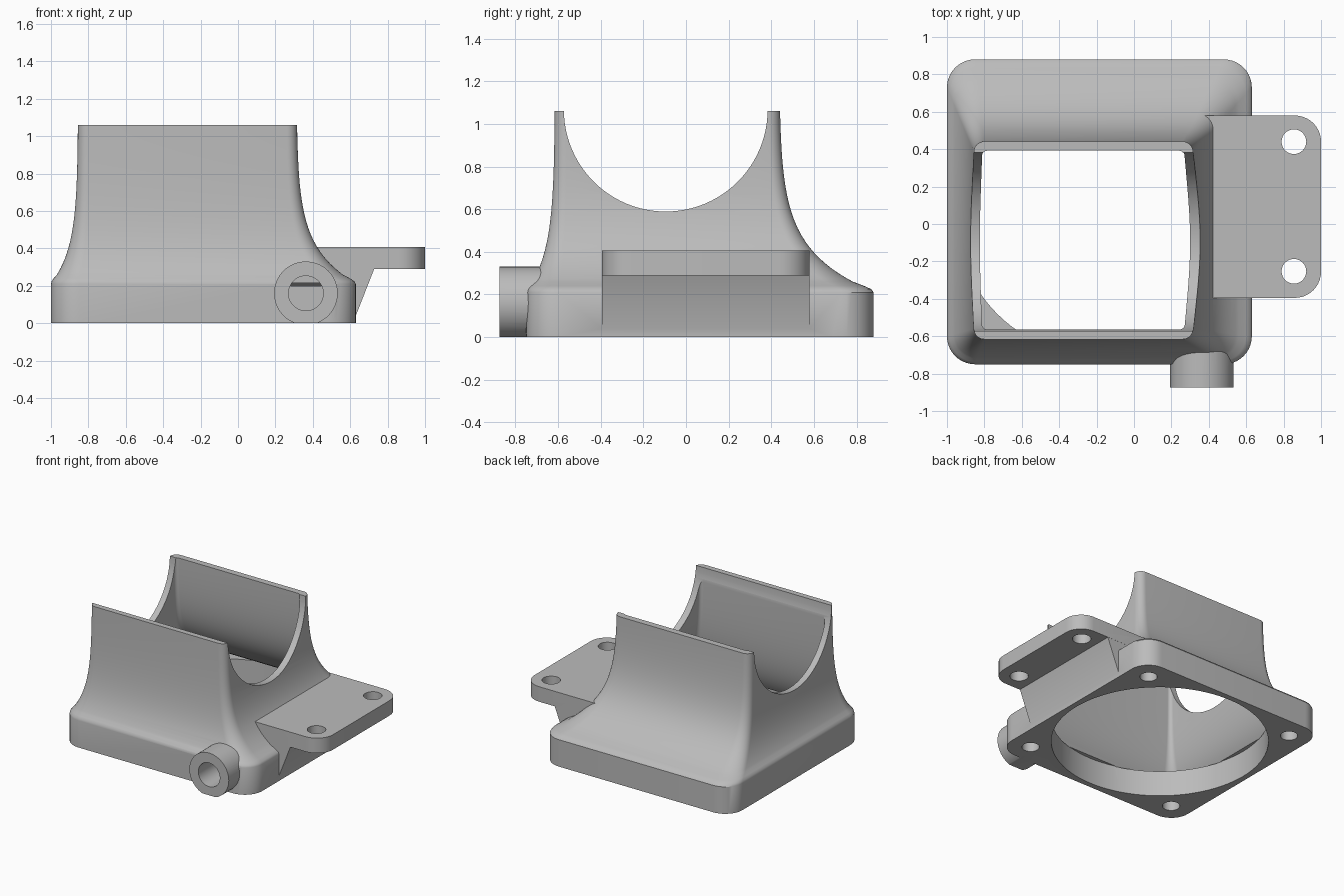
import bpy, bmesh, math
from mathutils import Matrix, Vector

if "Cube" in bpy.data.objects:
    bpy.data.objects.remove(bpy.data.objects["Cube"])

grey = bpy.data.materials.new("plain_grey")
grey.use_nodes = True
colour = (0.5, 0.5, 0.5, 1)
grey.diffuse_color = colour
grey.node_tree.nodes["Principled BSDF"].inputs["Base Color"].default_value = colour

CX, CY = -0.185, 0.065      # centre of the square flange


def make(name, bm):
    bmesh.ops.recalc_face_normals(bm, faces=bm.faces)
    mesh = bpy.data.meshes.new(name)
    bm.to_mesh(mesh)
    bm.free()
    ob = bpy.data.objects.new(name, mesh)
    bpy.context.collection.objects.link(ob)
    mesh.materials.append(grey)
    return ob


def rounded(x0, x1, y0, y1, radii, n=10):
    """Rounded rectangle; radii run from the (+x,+y) corner anticlockwise."""
    pts = []
    for i, (x, y, sx, sy) in enumerate(((x1, y1, 1, 1), (x0, y1, -1, 1),
                                        (x0, y0, -1, -1), (x1, y0, 1, -1))):
        r = radii[i]
        for k in range(n + 1):
            a = math.pi / 2 * (i + k / n)
            pts.append((x - sx * r + r * math.cos(a), y - sy * r + r * math.sin(a)))
    return pts


def loft(name, sections):
    """Skin a stack of (z, outline) sections and cap both ends."""
    bm = bmesh.new()
    rings = [[bm.verts.new((x, y, z)) for x, y in pts] for z, pts in sections]
    for a, b in zip(rings, rings[1:]):
        for i in range(len(a)):
            j = (i + 1) % len(a)
            bm.faces.new((a[i], a[j], b[j], b[i]))
    bm.faces.new(rings[0])
    bm.faces.new(rings[-1])
    return make(name, bm)


def rod(name, centre, radius, length, axis="Z", n=64):
    bm = bmesh.new()
    rot = {"X": Matrix.Rotation(math.pi / 2, 4, "Y"),
           "Y": Matrix.Rotation(math.pi / 2, 4, "X"), "Z": Matrix()}[axis]
    bmesh.ops.create_cone(bm, cap_ends=True, segments=n, radius1=radius, radius2=radius,
                          depth=length, matrix=Matrix.Translation(Vector(centre)) @ rot)
    return make(name, bm)


def combine(body, other, operation):
    mod = body.modifiers.new(operation.lower(), "BOOLEAN")
    mod.operation, mod.object, mod.solver = operation, other, "EXACT"
    bpy.context.view_layer.objects.active = body
    bpy.ops.object.modifier_apply(modifier=mod.name)
    bpy.data.objects.remove(other)


def duct_outline(f, base, top, r_base, r_top):
    box = [t + (b - t) * f for b, t in zip(base, top)]
    return rounded(*box, [r_top + (r_base - r_top) * f] * 4)


def flare(z, start):
    return math.exp(-5.5 * (z - start))


# Flange and flared tower
base = (-1.0, 0.63, -0.75, 0.88)
top = (-0.855, 0.313, -0.615, 0.437)
rows = [(0, 1), (0.21, 1), (0.225, 0.975), (0.24, 0.9)]
heights = [0.26 + 0.8 * (i / 22) ** 1.3 for i in range(23)]
rows += [(z, flare(z, 0.215)) for z in heights]
duct = loft("fan_duct", [(z, duct_outline(f, base, top, 0.15, 0.055)) for z, f in rows])

# Side mounting tab
tab = rounded(0.38, 1.0, -0.395, 0.58, (0.14, 0.001, 0.001, 0.14))
combine(duct, loft("tab", [(0.29, tab), (0.407, tab)]), "UNION")

# Sloping web under the tab
bm = bmesh.new()
ends = [[bm.verts.new((x, y, z)) for x, z in
         ((0.45, 0.04), (0.63, 0.04), (0.73, 0.295), (0.45, 0.295))] for y in (-0.394, 0.579)]
for e in ends:
    bm.faces.new(e)
for i in range(4):
    j = (i + 1) % 4
    bm.faces.new((ends[0][i], ends[0][j], ends[1][j], ends[1][i]))
combine(duct, make("web", bm), "UNION")

# Front port
combine(duct, rod("port", (0.363, -0.7375, 0.16), 0.17, 0.275, "Y"), "UNION")

# Hollow interior, following the outer flare
inner_base = (-0.93, 0.56, -0.68, 0.81)
inner_top = (-0.81, 0.265, -0.562, 0.388)
levels = [0.2 + 0.95 * (i / 24) ** 1.3 for i in range(25)]
hollow = loft("hollow", [(z, duct_outline(flare(z, 0.2), inner_base, inner_top, 0.1, 0.025))
                         for z in levels])
combine(duct, hollow, "DIFFERENCE")

# Round fan opening, saddle cut, port bore and flat underside
combine(duct, rod("opening", (CX, CY, 0.052), 0.772, 0.304, n=96), "DIFFERENCE")
combine(duct, rod("saddle", (CX, -0.095, 1.067), 0.478, 3, "X", 96), "DIFFERENCE")
combine(duct, rod("bore", (0.363, -0.82, 0.16), 0.093, 0.3, "Y", 48), "DIFFERENCE")
below = rounded(-2, 2, -2, 2, [0.1] * 4)
combine(duct, loft("below", [(-0.5, below), (0, below)]), "DIFFERENCE")

# Blind screw holes in the flange, through holes in the tab
for sx in (-1, 1):
    for sy in (-1, 1):
        combine(duct, rod("screw_hole", (CX + sx * 0.652, CY + sy * 0.652, 0.05),
                          0.062, 0.2, n=32), "DIFFERENCE")
for y in (0.44, -0.253):
    combine(duct, rod("tab_hole", (0.855, y, 0.35), 0.066, 0.3, n=32), "DIFFERENCE")

bpy.ops.object.select_all(action="DESELECT")
duct.select_set(True)
bpy.context.view_layer.objects.active = duct
bpy.ops.object.shade_smooth_by_angle(angle=math.radians(30))
